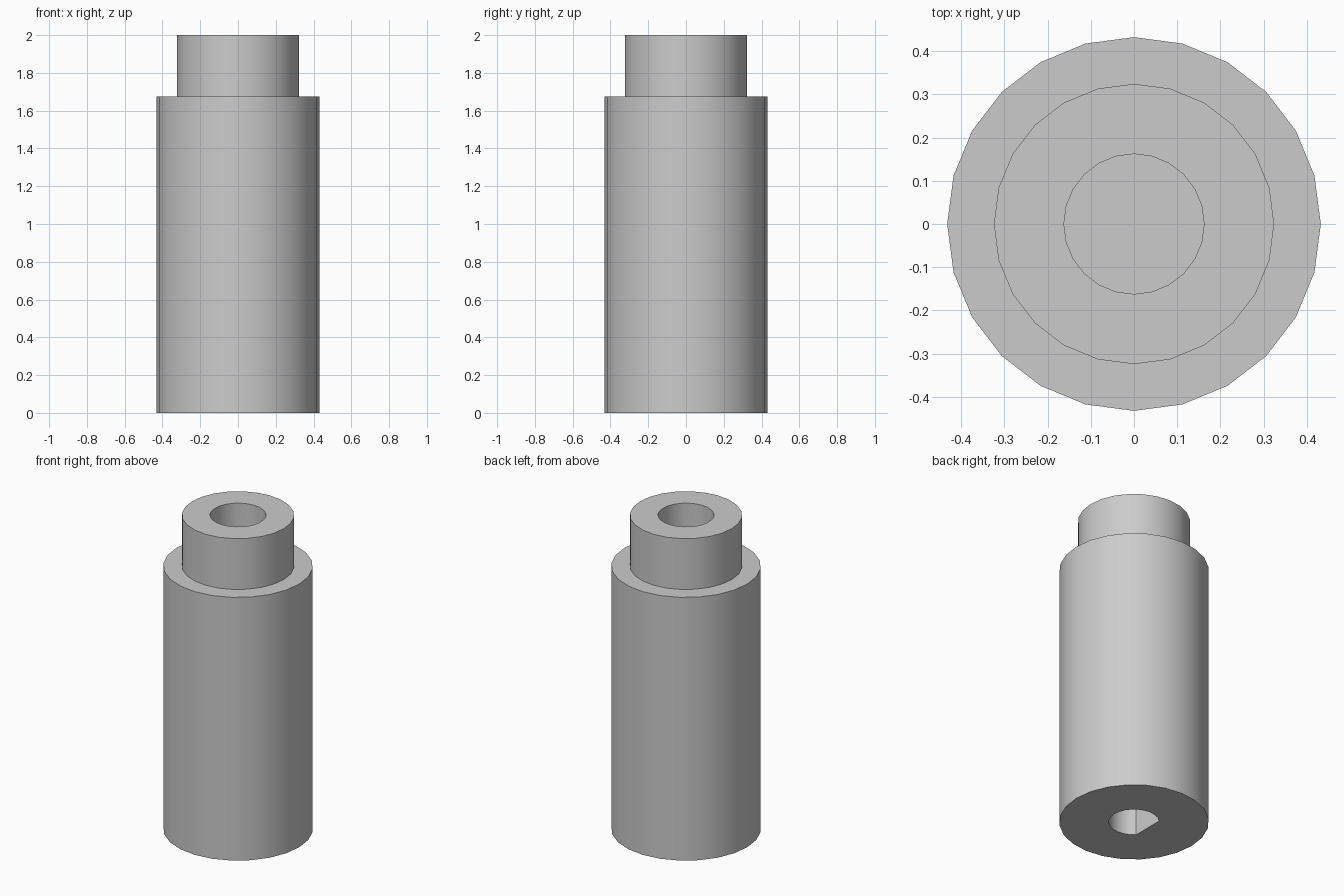
import bpy, bmesh
from math import cos, sin, pi, radians

if "Cube" in bpy.data.objects:
    bpy.data.objects.remove(bpy.data.objects["Cube"], do_unlink=True)

SIDES = 24
BODY_R, COLLAR_R, BORE_R, SHAFT_R = 0.432, 0.324, 0.162, 0.146
SHOULDER_Z, TOP_Z = 1.676, 2.0
BORE_FLOOR, SHAFT_ROOF = 1.35, 0.8
FLAT_X = -SHAFT_R * cos(pi / 4)     # flat side of the D-shaped socket

# Single grey material
grey = bpy.data.materials.new("plain grey")
grey.use_nodes = True
colour = (0.6, 0.6, 0.6, 1)
grey.diffuse_color = colour
grey.node_tree.nodes["Principled BSDF"].inputs["Base Color"].default_value = colour

bm = bmesh.new()


def ring(radius, z, flat=None):
    """Ring of vertices, optionally cut straight on its -x side."""
    verts = []
    for i in range(SIDES):
        a = 2 * pi * i / SIDES
        x = radius * cos(a)
        if flat is not None:
            x = max(x, flat)
        verts.append(bm.verts.new((x, radius * sin(a), z)))
    return verts


# Section from the socket roof, around the outside, to the bore floor
rings = [
    ring(SHAFT_R, SHAFT_ROOF, FLAT_X),
    ring(SHAFT_R, 0, FLAT_X),
    ring(BODY_R, 0),
    ring(BODY_R, SHOULDER_Z),
    ring(COLLAR_R, SHOULDER_Z),
    ring(COLLAR_R, TOP_Z),
    ring(BORE_R, TOP_Z),
    ring(BORE_R, BORE_FLOOR),
]
for low, high in zip(rings, rings[1:]):
    for i in range(SIDES):
        j = (i + 1) % SIDES
        bm.faces.new((low[i], low[j], high[j], high[i]))

# Close the two blind holes
bm.faces.new(rings[0])
bm.faces.new(rings[-1])
bmesh.ops.recalc_face_normals(bm, faces=bm.faces[:])

mesh = bpy.data.meshes.new("shaft_coupler")
bm.to_mesh(mesh)
bm.free()
mesh.materials.append(grey)
coupler = bpy.data.objects.new("shaft_coupler", mesh)
bpy.context.collection.objects.link(coupler)

# Smooth round walls, sharp rims
bpy.ops.object.select_all(action='DESELECT')
coupler.select_set(True)
bpy.context.view_layer.objects.active = coupler
bpy.ops.object.shade_smooth_by_angle(angle=radians(30))
